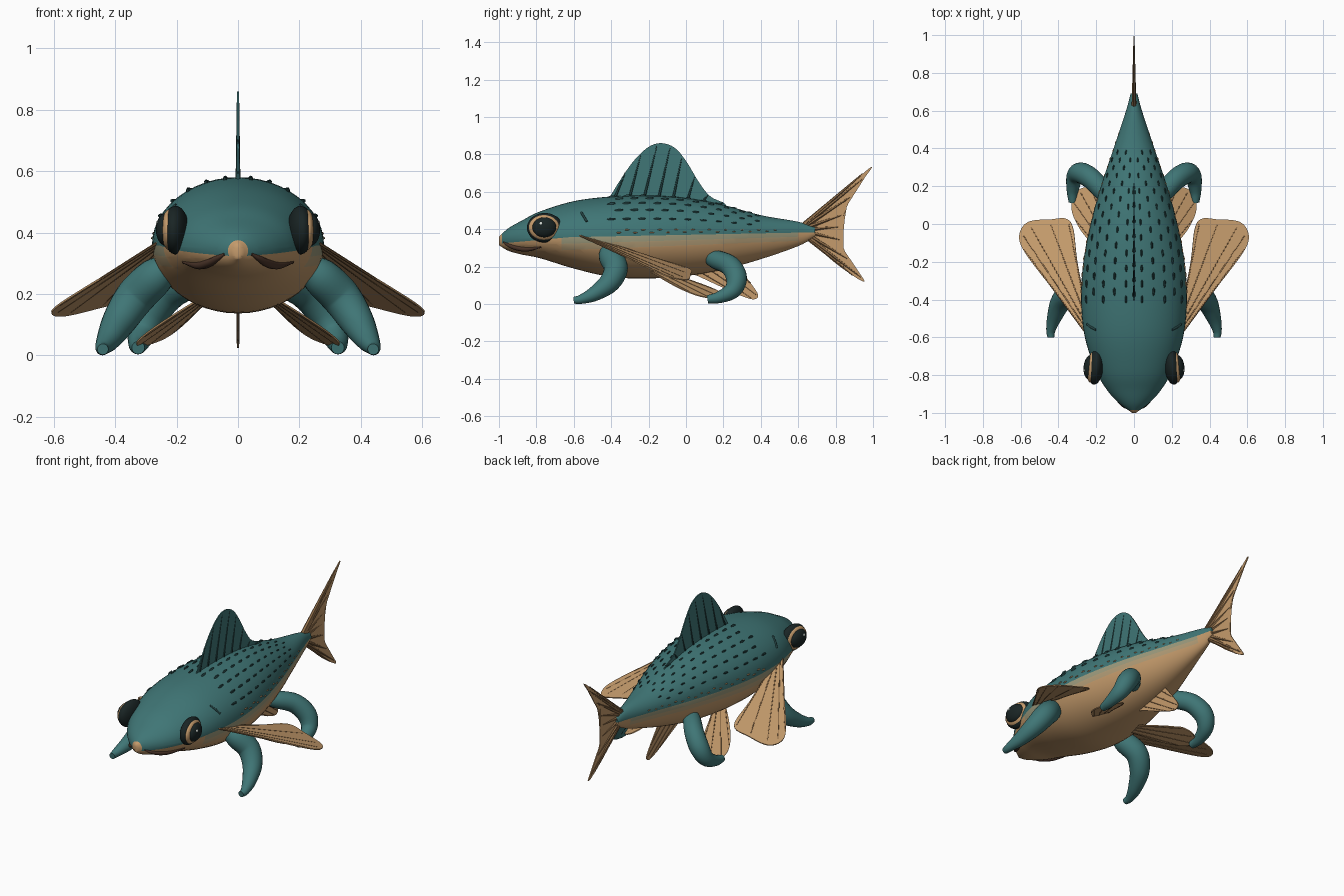
import bpy, bmesh, math
from mathutils import Vector, Matrix

old = bpy.data.objects.get("Cube")
if old:
    bpy.data.objects.remove(old, do_unlink=True)


def material(name, rgb):
    m = bpy.data.materials.new(name)
    m.use_nodes = True
    m.diffuse_color = (*rgb, 1)
    m.node_tree.nodes["Principled BSDF"].inputs["Base Color"].default_value = (*rgb, 1)
    return m


TEAL = material("teal skin", (.05, .18, .18))
TAN = material("tan belly", (.56, .33, .15))
OLIVE = material("olive flank", (.33, .32, .2))
SAND = material("sandy flank", (.44, .33, .18))
DARK = material("dark eye", (.01, .018, .018))
SCALE = material("dark teal scale", (.018, .058, .058))
BROWN = material("brown mouth", (.07, .035, .022))
RAY = material("brown fin ray", (.27, .15, .065))
WHITE = material("pale glint", (.75, .8, .75))


def finish(name, bm, mats, mirror=False, angle=40):
    """Angle 0 leaves the faces flat."""
    bmesh.ops.recalc_face_normals(bm, faces=bm.faces[:])
    me = bpy.data.meshes.new(name)
    bm.to_mesh(me)
    bm.free()
    ob = bpy.data.objects.new(name, me)
    bpy.context.collection.objects.link(ob)
    for m in mats:
        me.materials.append(m)
    if angle:
        bpy.ops.object.select_all(action='DESELECT')
        ob.select_set(True)
        bpy.context.view_layer.objects.active = ob
        bpy.ops.object.shade_smooth_by_angle(angle=math.radians(angle))
    if mirror:
        ob.modifiers.new("Mirror", 'MIRROR').use_mirror_merge = False
    return ob


def spline(points, steps):
    """Smooth path through points of any dimension."""
    p = [Vector(q) for q in points]
    p = [p[0] * 2 - p[1]] + p + [p[-1] * 2 - p[-2]]
    out = []
    for i in range(1, len(p) - 2):
        a, b, c, d = p[i - 1:i + 3]
        for k in range(steps):
            t = k / steps
            out.append((b * 2 + (c - a) * t + (a * 2 - b * 5 + c * 4 - d) * t ** 2
                        + (b * 3 - a - c * 3 + d) * t ** 3) * .5)
    return out + [p[-2]]


def skin(bm, rings):
    rings = [[bm.verts.new(v) for v in r] for r in rings]
    n = len(rings[0])
    for a, b in zip(rings, rings[1:]):
        for i in range(n):
            bm.faces.new((a[i], a[(i + 1) % n], b[(i + 1) % n], b[i]))
    bm.faces.new(rings[0])
    bm.faces.new(rings[-1])


def add_tube(bm, path, sides=8):
    """Path points are (x, y, z, radius)."""
    rings = []
    for i, p in enumerate(path):
        d = (path[min(i + 1, len(path) - 1)] - path[max(i - 1, 0)]).to_3d().normalized()
        u = d.cross(Vector((1, .01, .3))).normalized()
        v = d.cross(u)
        rings.append([p.to_3d() + (u * math.cos(a) + v * math.sin(a)) * p[3]
                      for a in (math.tau * k / sides for k in range(sides))])
    skin(bm, rings)


def tube(name, points, mat, sides=8, steps=6):
    bm = bmesh.new()
    add_tube(bm, spline(points, steps), sides)
    return finish(name, bm, [mat], True, 50)


# Body stations: y, half width, top, bottom, height of widest line
stations = spline([
    (-1, .01, .36, .315, .338), (-.95, .078, .405, .285, .345), (-.88, .142, .445, .265, .35),
    (-.78, .2, .495, .245, .355), (-.6, .26, .55, .19, .36), (-.4, .28, .575, .145, .36),
    (-.2, .268, .58, .137, .36), (0, .23, .567, .15, .365), (.2, .175, .53, .185, .37),
    (.4, .108, .475, .24, .38), (.6, .042, .44, .31, .385), (.69, .018, .41, .36, .385)], 6)


def section(y):
    for a, b in zip(stations, stations[1:]):
        if y <= b[0]:
            return a + (b - a) * max(0, (y - a[0]) / (b[0] - a[0]))
    return stations[-1]


def on_body(y, ang):
    _, w, top, bot, mid = section(y)
    s = math.sin(ang)
    return Vector((w * math.cos(ang), y, mid + s * (top - mid if s > 0 else mid - bot)))


def at_height(y, z):
    _, w, top, bot, mid = section(y)
    k = (z - mid) / (top - mid if z > mid else mid - bot)
    return Vector((w * math.sqrt(max(0, 1 - k * k)), y, z))


# Body, cut along sloped lines (height at y = 0, slope) so the colours meet cleanly
back_line, head_line, olive_line, sand_line = (.37, .02), (.415, .092), (.342, .03), (.314, .04)


def above(c, line):
    return c.z > line[0] + line[1] * c.y


bm = bmesh.new()
skin(bm, [[on_body(s[0], math.tau * k / 48) for k in range(48)] for s in stations])
bmesh.ops.recalc_face_normals(bm, faces=bm.faces[:])
for height, slope in (back_line, head_line, olive_line, sand_line):
    bmesh.ops.bisect_plane(bm, geom=bm.verts[:] + bm.edges[:] + bm.faces[:], dist=1e-5,
                           plane_co=(0, 0, height), plane_no=(0, -slope, 1))
for f in bm.faces:
    c = f.calc_center_median()
    f.material_index = 1
    if c.y > -.985 and (above(c, back_line) or above(c, head_line) and c.y < -.62):
        f.material_index = 0
    elif -.68 < c.y < .6 and above(c, sand_line):
        f.material_index = 2 if above(c, olive_line) else 3
finish("body", bm, [TEAL, TAN, OLIVE, SAND], angle=60)


# Raised scales in staggered rows, and a tan row along the flank
def scales(name, rows, y0, y1, count, mat, size):
    bm = bmesh.new()
    for r, ang in enumerate(rows):
        for i in range(count):
            y = y0 + (y1 - y0) * (i + .5 * (r % 2)) / count
            p = on_body(y, ang)
            along = (on_body(y + .01, ang) - on_body(y - .01, ang)).normalized()
            n = (on_body(y, ang + .02) - on_body(y, ang - .02)).cross(along).normalized()
            if n.z < 0:
                n = -n
            rot = Matrix((n.cross(along), along, n)).transposed().to_4x4()
            fade = size * (1 - .4 * i / count)
            bmesh.ops.create_icosphere(
                bm, subdivisions=1, radius=1, matrix=Matrix.Translation(p) @ rot
                @ Matrix.Rotation(.15, 4, 'X') @ Matrix.Diagonal((.0075 * fade, .026 * fade, .009 * fade, 1)))
    finish(name, bm, [mat], True)


scales("back_scales", [math.acos(c) for c in (.15, .37, .58, .76, .9)], -.4, .42, 10, SCALE, 1)
scales("flank_scales", [.1, .17], -.36, .52, 10, TAN, .6)


# Thin fins with raised rays fanning out from the root
def fin(name, outline, root_a, root_b, ray_count, mat, ray_mat, mirror=False, span=(.1, .9), base=.005):
    edge = spline(outline, 6)
    bm = bmesh.new()
    bm.faces.new([bm.verts.new(p) for p in edge])
    bmesh.ops.triangulate(bm, faces=bm.faces[:])
    ob = finish(name, bm, [mat], mirror, 0)
    mod = ob.modifiers.new("Thickness", 'SOLIDIFY')
    mod.thickness = .006
    mod.offset = 0
    bm = bmesh.new()
    a, b = Vector(root_a), Vector(root_b)
    for i in range(ray_count):
        t = i / (ray_count - 1)
        start = a.lerp(b, t)
        end = edge[round((span[0] + (span[1] - span[0]) * t) * (len(edge) - 1))]
        end = start.lerp(end, .95)
        add_tube(bm, [Vector((*start, base)), Vector((*end, .0042))], 6)
    finish(name + "_rays", bm, [ray_mat], mirror)


def upright(pairs):
    return [(0, y, z) for y, z in pairs]


fin("dorsal_fin", upright([(-.42, .55), (-.36, .65), (-.28, .765), (-.2, .84), (-.13, .86), (-.06, .835),
                           (0, .765), (.07, .65), (.13, .575), (.21, .535), (.2, .5)]),
    (0, -.38, .57), (0, .16, .535), 8, TEAL, SCALE, span=(.15, .88), base=.009)
fin("tail_fin", upright([(.62, .43), (.72, .5), (.84, .605), (.995, .735), (.9, .6), (.845, .48), (.825, .38),
                         (.86, .26), (.955, .12), (.83, .195), (.72, .285), (.62, .365)]),
    (0, .63, .425), (0, .63, .37), 9, TAN, RAY, span=(.25, .78), base=.013)
fin("anal_fin", upright([(.02, .17), (.15, .11), (.28, .05), (.36, .025), (.385, .05), (.34, .12), (.27, .21)]),
    (0, .08, .17), (0, .24, .2), 4, TAN, RAY, span=(.35, .8))


def sloped(pairs, x0, y0, z0, dx, dy):
    return [(x, y, z0 - dx * (x - x0) - dy * (y - y0)) for x, y in pairs]


pectoral = sloped([(.26, -.57), (.36, -.43), (.49, -.27), (.59, -.13), (.605, -.05), (.56, .01),
                   (.45, .023), (.335, .01), (.3, -.2), (.25, -.48)], .27, -.55, .36, .27, .27)
fin("pectoral_fin", pectoral, pectoral[0], pectoral[-1], 5, TAN, RAY, True, span=(.36, .76))
pelvic = sloped([(.11, -.22), (.21, -.12), (.29, -.02), (.33, .08), (.31, .165), (.24, .19),
                 (.18, .1), (.11, -.1)], .12, -.2, .185, .42, .2)
fin("pelvic_fin", pelvic, pelvic[0], pelvic[-1], 4, TAN, RAY, True, span=(.36, .76))

# Curved limbs: x, y, z, radius
tube("front_leg", [(.22, -.42, .29, .04), (.27, -.405, .255, .062), (.335, -.375, .19, .064), (.385, -.41, .115, .056),
                   (.42, -.49, .055, .04), (.44, -.56, .026, .025), (.44, -.6, .02, .018)], TEAL, 20)
tube("hind_leg", [(.1, .13, .25, .04), (.15, .16, .238, .05), (.22, .235, .205, .055), (.28, .27, .14, .056),
                  (.312, .25, .075, .046), (.325, .18, .037, .032), (.325, .115, .025, .021)], TEAL, 20)

# Mouth and gill slits follow the body surface
mouth = [at_height(y, z) for y, z in ((-.975, .33), (-.95, .316), (-.91, .302), (-.85, .294), (-.775, .304))]
tube("mouth", [(*p, r) for p, r in zip(mouth, (.004, .01, .014, .014, .004))], BROWN)
tube("gill_slit", [(*at_height(y, z), .006) for y, z in ((-.56, .49), (-.545, .465), (-.53, .44))], SCALE)


# Eyes built from nested flattened balls
def eye_part(name, centre, radii, mat):
    bm = bmesh.new()
    bmesh.ops.create_uvsphere(bm, u_segments=32, v_segments=20, radius=1, matrix=Matrix.Translation(centre)
                              @ Matrix.Rotation(math.radians(6), 4, 'Z') @ Matrix.Diagonal((*radii, 1)))
    finish(name, bm, [mat], True, 60)


eye_part("eye_socket", (.203, -.755, .408), (.042, .096, .079), DARK)
eye_part("eye_ring", (.222, -.758, .409), (.027, .083, .067), TAN)
eye_part("pupil", (.233, -.758, .41), (.034, .065, .054), DARK)
eye_part("eye_glint", (.261, -.775, .43), (.006, .009, .009), WHITE)
